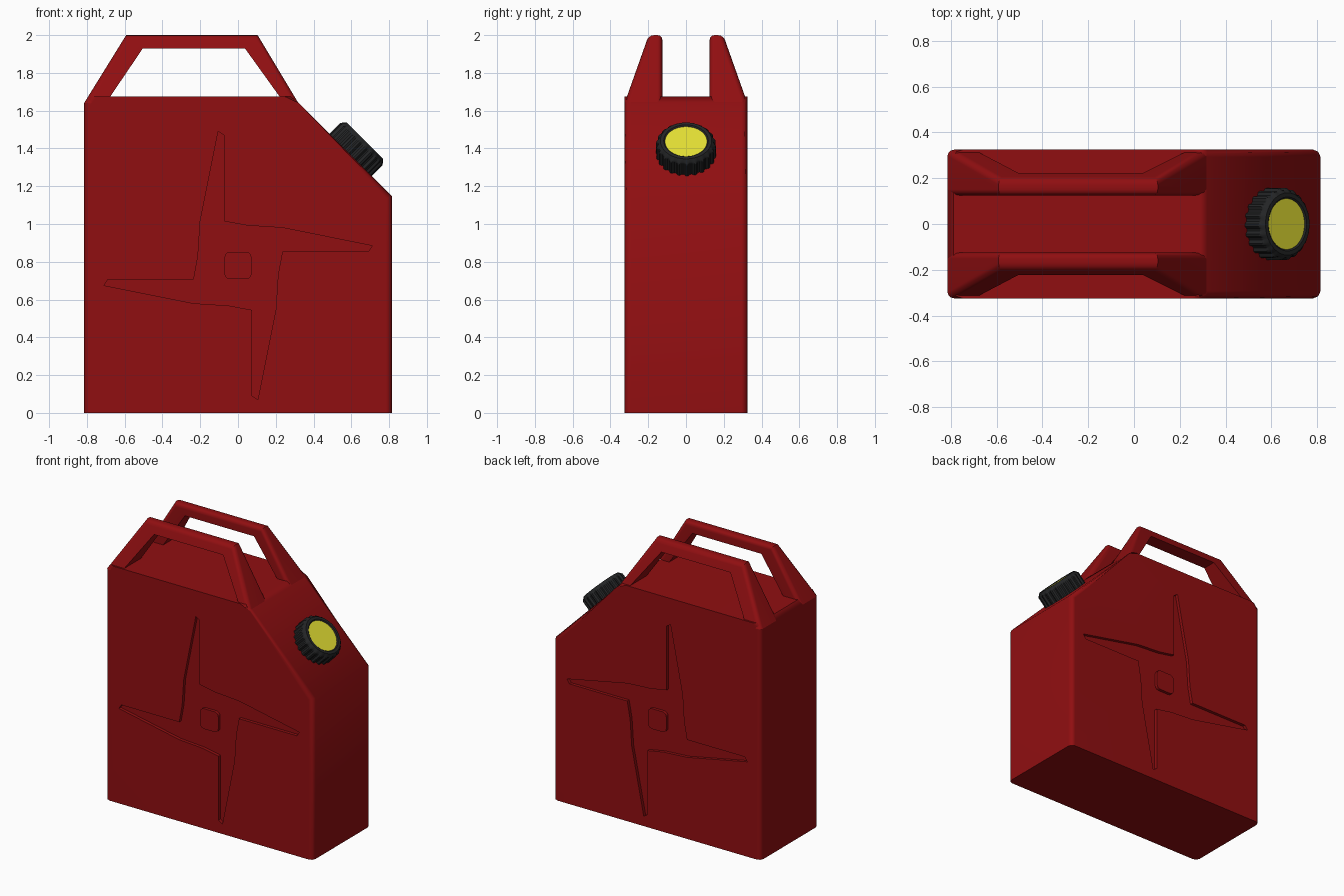
import bpy, bmesh, math
from mathutils import Matrix, Vector

if "Cube" in bpy.data.objects:
    bpy.data.objects.remove(bpy.data.objects["Cube"])


def material(name, rgb):
    m = bpy.data.materials.new(name)
    m.diffuse_color = (*rgb, 1)
    m.use_nodes = True
    m.node_tree.nodes["Principled BSDF"].inputs["Base Color"].default_value = m.diffuse_color
    return m


RED = material("red plastic", (0.28, 0.0045, 0.0055))
BLACK = material("black rubber", (0.017, 0.018, 0.019))
YELLOW = material("yellow label", (0.80, 0.76, 0.035))


def finish(bm, name, mats, angle=None):
    bmesh.ops.recalc_face_normals(bm, faces=bm.faces)
    me = bpy.data.meshes.new(name)
    bm.to_mesh(me)
    bm.free()
    ob = bpy.data.objects.new(name, me)
    bpy.context.collection.objects.link(ob)
    for m in mats:
        me.materials.append(m)
    if angle:
        smooth(ob, angle)
    return ob


def activate(ob):
    bpy.ops.object.select_all(action='DESELECT')
    ob.select_set(True)
    bpy.context.view_layer.objects.active = ob


def smooth(ob, angle):
    activate(ob)
    bpy.ops.object.shade_smooth_by_angle(angle=math.radians(angle))
    ob.modifiers.new("normals", 'WEIGHTED_NORMAL').keep_sharp = True


def prism(points, y0, y1):
    """Extrude an x-z outline along y."""
    bm = bmesh.new()
    a = [bm.verts.new((x, y0, z)) for x, z in points]
    b = [bm.verts.new((x, y1, z)) for x, z in points]
    n = len(a)
    bm.faces.new(a)
    bm.faces.new(b[::-1])
    for i in range(n):
        j = (i + 1) % n
        bm.faces.new((a[i], b[i], b[j], a[j]))
    return bm


W = 0.325       # half thickness of the can
HUB = 0.78      # height of the pinwheel centre
DEPTH = 0.022

# Can body with softened side and slope edges
bm = prism([(-0.815, 0), (0.815, 0), (0.815, 1.147), (0.32, 1.642),
            (0.29, 1.675), (-0.788, 1.675), (-0.815, 1.64)], -W, W)
edges = []
for e in bm.edges:
    p, q = (v.co for v in e.verts)
    flat = abs(p.z - q.z) < 0.01
    if abs(p.y - q.y) < 0.01 and not flat:
        edges.append(e)
bmesh.ops.bevel(bm, geom=edges, offset=0.032, segments=2, profile=0.5, affect='EDGES')
body = finish(bm, "can_body", [RED])

# Pinwheel recesses on both broad faces
quarter = [(-0.105, 0.71), (-0.075, 0.69), (-0.075, 0.235), (0.05, 0.212), (0.235, 0.2)]
outline = []
for k in range(4):
    for x, z in quarter:
        for _ in range(k):
            x, z = z, -x
        outline.append((x, z + HUB))
for s in (-1, 1):
    cutter = finish(prism(outline, s * (W - DEPTH), s * (W + 0.1)), "recess_cutter", [RED])
    cutter.hide_render = True
    mod = body.modifiers.new("recess", 'BOOLEAN')
    mod.operation = 'DIFFERENCE'
    mod.solver = 'EXACT'
    mod.object = cutter
    activate(body)
    bpy.ops.object.modifier_apply(modifier=mod.name)
    bpy.data.objects.remove(cutter)
smooth(body, 50)

# Rounded square buttons at the pinwheel centres
button = []
for k in range(4):
    for j in range(4):
        a = math.radians(90 * k + 30 * j)
        c = math.radians(90 * k + 45)
        button.append((0.042 * math.copysign(1, math.cos(c)) + 0.03 * math.cos(a),
                       HUB + 0.042 * math.copysign(1, math.sin(c)) + 0.03 * math.sin(a)))
for s, side in ((-1, "front"), (1, "back")):
    finish(prism(button, s * (W - DEPTH - 0.02), s * (W - 0.001)), side + "_button", [RED], 40)

# Twin handles: a four-sided section swept over the arch, leaning inwards
stations = [((-0.815, 1.64), (-0.70, 1.64)), ((-0.592, 2.0), (-0.505, 1.928)),
            ((0.104, 2.0), (0.038, 1.928)), ((0.32, 1.64), (0.245, 1.64))]


def lean(z):
    return W - (z - 1.64) * 0.355


for s, side in ((-1, "front"), (1, "back")):
    bm = bmesh.new()
    rings = []
    for (ox, oz), (ix, iz) in stations:
        rings.append([bm.verts.new(p) for p in (
            (ox, s * lean(oz), oz), (ox, s * 0.125, oz),
            (ix, s * 0.125, iz), (ix, s * lean(iz), iz))])
    for r, t in zip(rings, rings[1:]):
        for i in range(4):
            j = (i + 1) % 4
            bm.faces.new((r[i], r[j], t[j], t[i]))
    bm.faces.new(rings[0])
    bm.faces.new(rings[-1][::-1])
    rim = [bm.edges.get((r[i], t[i])) for r, t in zip(rings, rings[1:]) for i in (0, 1)]
    bmesh.ops.bevel(bm, geom=rim, offset=0.026, segments=3, profile=0.5, affect='EDGES')
    finish(bm, side + "_handle", [RED], 35)

# Ribbed screw cap on the slope, with a coloured disc on top
TEETH = 22
N = TEETH * 4
bm = bmesh.new()
rings = []
for r, h, rib in ((0.15, -0.02, 0.008), (0.15, 0.08, 0.008), (0.147, 0.092, 0.003),
                  (0.136, 0.106, 0), (0.118, 0.106, 0), (0.111, 0.1, 0)):
    ring = []
    for i in range(N):
        a = math.tau * i / N
        rr = r + (rib if i % 4 < 2 else -rib * 0.3)
        ring.append(bm.verts.new((rr * math.cos(a), rr * math.sin(a), h)))
    rings.append(ring)
for r, t in zip(rings, rings[1:]):
    for i in range(N):
        j = (i + 1) % N
        bm.faces.new((r[i], r[j], t[j], t[i]))
bm.faces.new(rings[0][::-1])
bm.faces.new(rings[-1]).material_index = 1
place = Matrix.Translation(Vector((0.596, 0, 1.366))) @ Matrix.Rotation(math.radians(45), 4, 'Y')
bmesh.ops.transform(bm, matrix=place, verts=bm.verts)
finish(bm, "screw_cap", [BLACK, YELLOW], 30)
